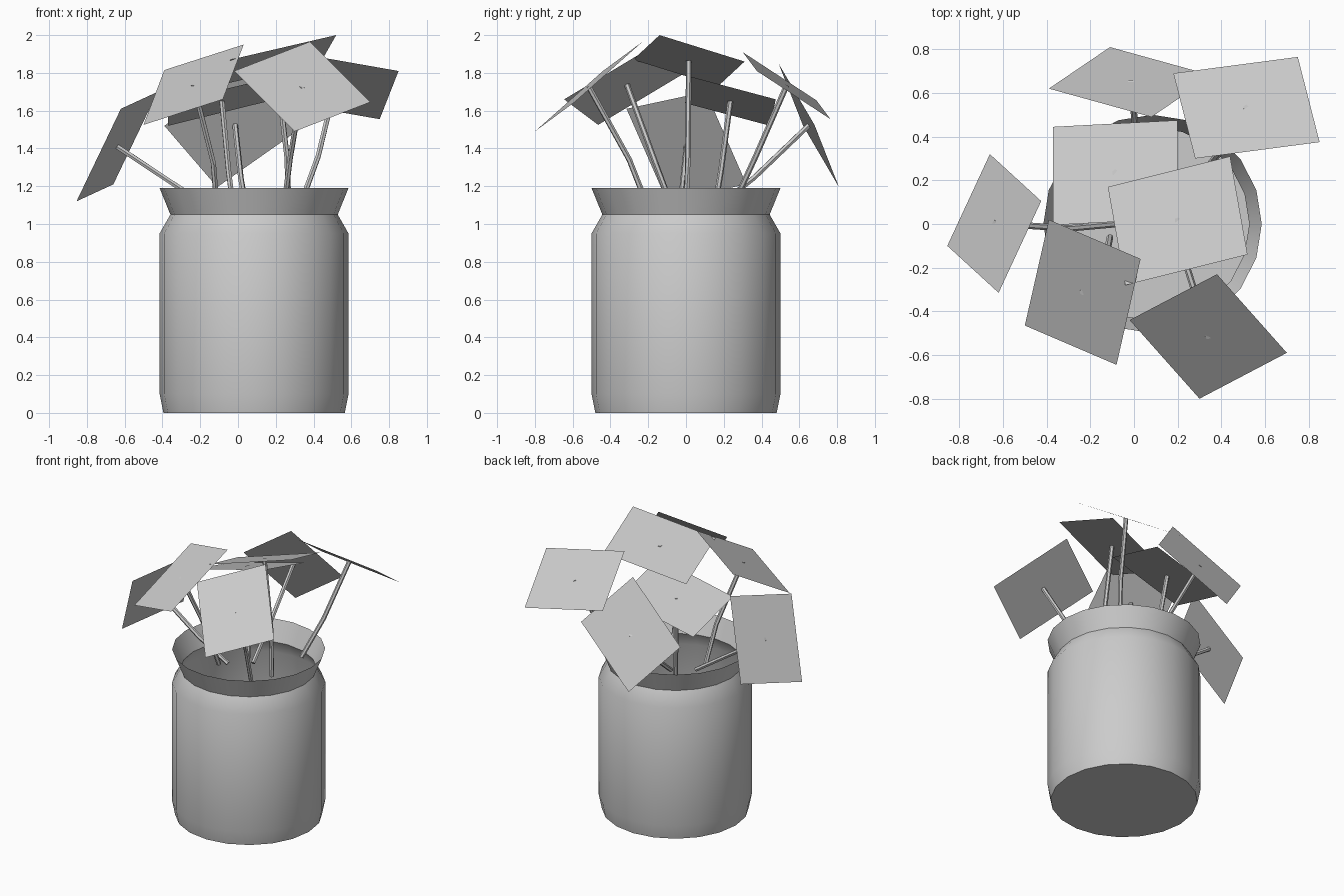
import bpy, bmesh
from math import cos, sin, tau
from mathutils import Vector

if "Cube" in bpy.data.objects:
    bpy.data.objects.remove(bpy.data.objects["Cube"])


def add_object(name, bm):
    mesh = bpy.data.meshes.new(name)
    bm.to_mesh(mesh)
    bm.free()
    obj = bpy.data.objects.new(name, mesh)
    bpy.context.collection.objects.link(obj)
    return obj


def lathe(name, profile, sides, cx):
    bm = bmesh.new()
    rings = [[bm.verts.new((cx + r * cos(tau * i / sides), r * sin(tau * i / sides), z))
              for i in range(sides)] for r, z in profile]
    for low, high in zip(rings, rings[1:]):
        for i in range(sides):
            j = (i + 1) % sides
            bm.faces.new((low[i], low[j], high[j], high[i]))
    bm.faces.new(rings[0][::-1])
    return add_object(name, bm)


def tube(name, points, radius, sides=6):
    bm = bmesh.new()
    rings = []
    for k, p in enumerate(points):
        direction = points[min(k + 1, len(points) - 1)] - points[max(k - 1, 0)]
        turn = direction.to_track_quat('Z', 'Y')
        rings.append([bm.verts.new(p + turn @ Vector((radius * cos(tau * i / sides),
                                                     radius * sin(tau * i / sides), 0)))
                      for i in range(sides)])
    for low, high in zip(rings, rings[1:]):
        for i in range(sides):
            j = (i + 1) % sides
            bm.faces.new((low[i], low[j], high[j], high[i]))
    bm.faces.new(rings[0][::-1])
    bm.faces.new(rings[-1])
    return add_object(name, bm)


# Open jar with a pinched neck
jar = lathe("jar", [(0.48, 0), (0.5, 0.10), (0.5, 0.95), (0.443, 1.05), (0.5, 1.19)], 20, 0.085)
bpy.context.view_layer.objects.active = jar
jar.select_set(True)
bpy.ops.object.shade_smooth_by_angle(angle=0.7)

# Flowers: three consecutive corners of the flat card, then stem base and bend
flowers = [
    ((0.08, 0.49, 1.85), (-0.39, 0.62, 1.52), (-0.11, 0.81, 1.195),
     (0.05, 0.10, 1.04), (0.015, 0.36, 1.245)),
    ((0.18, 0.69, 1.655), (0.28, 0.30, 1.91), (0.85, 0.375, 1.81),
     (0.33, 0.25, 1.10), (0.425, 0.37, 1.36)),
    ((-0.66, 0.32, 1.21), (-0.855, -0.10, 1.12), (-0.62, -0.315, 1.61),
     (-0.08, 0.0, 1.04), (-0.30, -0.02, 1.185)),
    ((0.20, 0.475, 1.66), (-0.37, 0.445, 1.52), (-0.37, -0.005, 1.64),
     (-0.02, 0.145, 1.04), (-0.05, 0.185, 1.28)),
    ((0.44, 0.31, 1.86), (-0.12, 0.17, 1.73), (-0.04, -0.28, 1.87),
     (0.27, 0.0, 1.04), (0.26, 0.01, 1.35)),
    ((0.03, -0.16, 1.95), (-0.39, 0.02, 1.815), (-0.50, -0.465, 1.525),
     (-0.11, -0.06, 1.05), (-0.13, -0.16, 1.32)),
    ((0.38, -0.23, 1.965), (-0.02, -0.44, 1.81), (0.30, -0.80, 1.49),
     (0.24, -0.19, 1.06), (0.275, -0.30, 1.34)),
]
for n, data in enumerate(flowers, 1):
    a, b, c, base, bend = map(Vector, data)
    bm = bmesh.new()
    face = bm.faces.new([bm.verts.new(p) for p in (a, b, c, a + c - b)])
    face.normal_update()
    if face.normal.z < 0:
        face.normal_flip()
    add_object(f"flower_card_{n}", bm)
    tube(f"stem_{n}", [base, bend, (a + c) / 2], 0.015)
